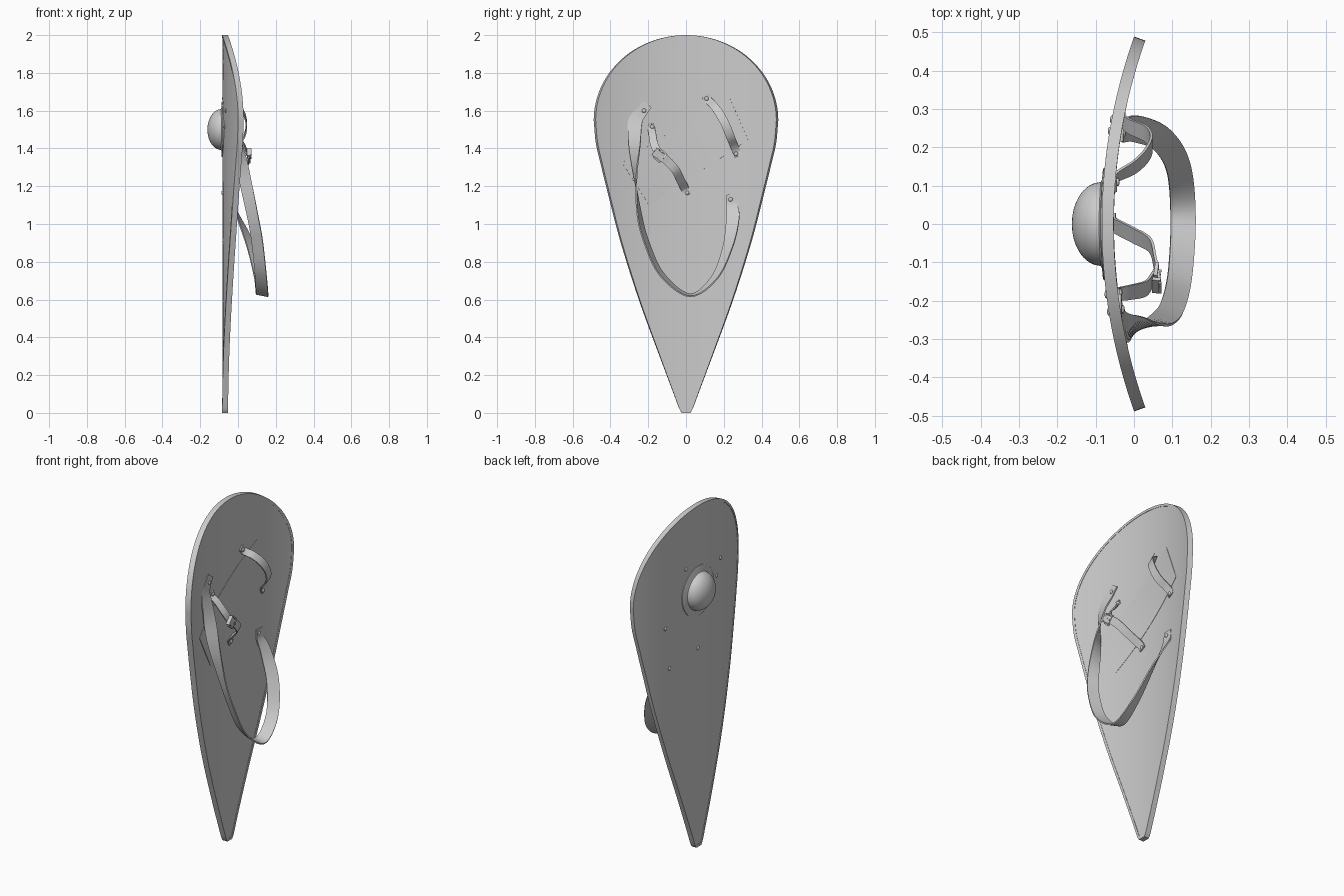
import bpy, bmesh, math
from mathutils import Vector, Matrix

if "Cube" in bpy.data.objects:
    bpy.data.objects.remove(bpy.data.objects["Cube"])

R, T = 1.455, 0.027          # curvature radius of the outer face, board thickness
FRONT = -0.082               # x of the outer face on the centre line


def surf(y, z, off):
    """Point on the curved board, 'off' inwards from the outer face."""
    a = math.asin(y / R)
    return Vector((FRONT + R - (R - off) * math.cos(a), (R - off) * math.sin(a), z))


def inner(y, lift=0.004):
    return surf(y, 0, T + lift).x


def catmull(pts, n):
    """Smooth path through tuples of any length."""
    p = [[2 * a - b for a, b in zip(pts[0], pts[1])]] + [list(q) for q in pts]
    p.append([2 * a - b for a, b in zip(pts[-1], pts[-2])])
    out = []
    for i in range(1, len(p) - 2):
        for k in range(n):
            t = k / n
            out.append([0.5 * (2 * b + (c - a) * t + (2 * a - 5 * b + 4 * c - d) * t * t
                        + (3 * b - a - 3 * c + d) * t ** 3)
                        for a, b, c, d in zip(*p[i - 1:i + 3])])
    return out + [list(pts[-1])]


def finish(bm, name, angle=35):
    bmesh.ops.remove_doubles(bm, verts=bm.verts, dist=1e-5)
    bmesh.ops.recalc_face_normals(bm, faces=bm.faces)
    me = bpy.data.meshes.new(name)
    bm.to_mesh(me)
    bm.free()
    ob = bpy.data.objects.new(name, me)
    bpy.context.collection.objects.link(ob)
    bpy.ops.object.select_all(action='DESELECT')
    ob.select_set(True)
    bpy.context.view_layer.objects.active = ob
    bpy.ops.object.shade_smooth_by_angle(angle=math.radians(angle))
    return ob


def skin(name, sections, closed=False, loop=True, angle=35):
    """Bridge a list of point sections into a surface, capping open ends."""
    bm = bmesh.new()
    rows = [[bm.verts.new(p) for p in s] for s in sections]
    m, n = len(rows), len(rows[0])
    for i in range(m if closed else m - 1):
        a, b = rows[i], rows[(i + 1) % m]
        for j in range(n if loop else n - 1):
            k = (j + 1) % n
            bm.faces.new((a[j], a[k], b[k], b[j]))
    if loop and not closed:
        bm.faces.new(rows[0])
        bm.faces.new(rows[-1])
    return finish(bm, name, angle)


def slab(name, rows, off0, off1, nu=24):
    """Curved plate; each row is ((y0, z0), (y1, z1))."""
    secs = []
    for a, b in rows:
        line = [(a[0] + (b[0] - a[0]) * k / nu, a[1] + (b[1] - a[1]) * k / nu) for k in range(nu + 1)]
        secs.append([surf(y, z, off0) for y, z in line] + [surf(y, z, off1) for y, z in reversed(line)])
    return skin(name, secs)


def ribbon(name, pts, n=8, thick=0.007):
    """Strap through points (x, y, z, wx, wy, wz, width)."""
    path = catmull(pts, n)
    pos = [Vector(p[:3]) for p in path]
    secs = []
    for i, p in enumerate(path):
        t = (pos[min(i + 1, len(pos) - 1)] - pos[max(i - 1, 0)]).normalized()
        w = Vector(p[3:6])
        w = (w - t * w.dot(t)).normalized()
        nrm = t.cross(w) * thick / 2
        w = w * p[6] / 2
        secs.append([pos[i] + w + nrm, pos[i] - w + nrm, pos[i] - w - nrm, pos[i] + w - nrm])
    return skin(name, secs)


# Outline: tapering lower sides, half-ellipse top
side = catmull([(.022, 0), (.037, .025), (.065, .1), (.14, .3), (.25, .6), (.345, .9),
                (.405, 1.13), (.452, 1.32), (.477, 1.43), (.488, 1.55)], 6)
side += [[.488 * math.cos(a), 1.55 + .45 * math.sin(a)]
         for a in [math.pi / 2 * k / 24 for k in range(1, 25)]]
side[-1][0] = 0.0

# Board
k = 0.994
rows = [((-h * k, 1 + (z - 1) * .997), (h * k, 1 + (z - 1) * .997)) for h, z in side]
rows[-1] = ((-.004, rows[-1][0][1]), (.004, rows[-1][1][1]))
slab("shield_board", rows, 0, T, 32)

# Rim wrapped around the edge
loop = [(h, z) for h, z in side] + [(-h, z) for h, z in reversed(side[:-1])]
secs = []
for i, (y, z) in enumerate(loop):
    a, b = loop[i - 1], loop[(i + 1) % len(loop)]
    t = Vector((b[0] - a[0], b[1] - a[1])).normalized()
    yi, zi = y - t.y * .014, z + t.x * .014
    secs.append([surf(y, z, -.002), surf(y, z, T + .002), surf(yi, zi, T + .002), surf(yi, zi, -.002)])
skin("shield_rim", secs, closed=True)

# Arm pad lying on the inner face
c = [(-.345, 1.325), (.23, 1.68), (.335, 1.445), (-.20, 1.10)]
slab("arm_pad", [(c[0], c[1]), (c[3], c[2])], T - .004, T + .0015, 32)

# Boss: curved flange and dome, spun about the x axis
prof = [(.146, -.002), (.146, .004), (.142, .006), (.116, .006), (.109, .009)]
prof += [(.108 * math.cos(a), .006 + .074 * math.sin(a)) for a in [math.pi / 2 * i / 14 for i in range(1, 14)]]
prof += [(1e-7, .08)]
secs = []
for i in range(48):
    a = 2 * math.pi * i / 48
    secs.append([surf(r * math.cos(a), 1.5 + r * math.sin(a), -h) for r, h in prof])
skin("boss", secs, closed=True, loop=False, angle=30)

# Long shoulder strap with a twist on the left
ribbon("shoulder_strap", [
    (inner(-.205), -.205, 1.635, 0, .8, -.6, .055),
    (inner(-.235), -.238, 1.59, 0, .85, -.5, .06),
    (-.022, -.268, 1.545, .1, .9, -.4, .075),
    (-.003, -.272, 1.46, .3, .9, 0, .07),
    (.03, -.268, 1.27, .9, .25, 0, .065),
    (.072, -.25, 1.07, .9, -.3, 0, .062),
    (.10, -.215, .92, 1, -.4, -.1, .064),
    (.12, -.13, .735, 1, -.3, -.2, .065),
    (.128, .02, .623, 1, 0, -.2, .066),
    (.115, .15, .715, .9, .5, -.1, .066),
    (.07, .222, .88, .65, .75, 0, .068),
    (.005, .248, 1.03, .25, .95, 0, .07),
    (inner(.243, .008), .243, 1.10, 0, .98, .1, .06),
    (inner(.24), .242, 1.155, 0, .98, .1, .055)], 9)

# Hand strap
ribbon("hand_strap", [
    (inner(.095), .098, 1.68, 0, .6, .8, .04),
    (inner(.12), .122, 1.652, 0, .6, .8, .04),
    (.0, .148, 1.625, 0, .8, .6, .042),
    (.033, .18, 1.58, 0, .85, .5, .045),
    (.045, .212, 1.52, 0, .88, .42, .045),
    (.03, .236, 1.46, 0, .9, .4, .045),
    (-.01, .254, 1.415, 0, .9, .4, .042),
    (inner(.265), .267, 1.385, 0, .9, .4, .042),
    (inner(.275), .277, 1.36, 0, .9, .4, .042)])

# Forearm strap in two pieces meeting at the buckle
ribbon("buckle_strap_upper", [
    (inner(-.185), -.187, 1.53, 0, .92, .35, .036),
    (inner(-.18), -.183, 1.505, 0, .92, .35, .036),
    (-.01, -.178, 1.475, 0, .9, .4, .04),
    (.03, -.168, 1.42, 0, .9, .4, .042),
    (.05, -.142, 1.37, 0, .75, .65, .042)])
ribbon("buckle_strap_lower", [
    (.068, -.168, 1.385, 0, .7, .7, .042),
    (.063, -.14, 1.362, 0, .7, .7, .042),
    (.055, -.10, 1.335, 0, .7, .7, .045),
    (.042, -.055, 1.285, 0, .8, .6, .045),
    (.0, -.03, 1.235, 0, .85, .5, .045),
    (-.035, -.012, 1.20, 0, .85, .5, .045),
    (inner(0), -.003, 1.18, 0, .85, .5, .042),
    (inner(.01), .010, 1.155, 0, .85, .5, .042)])

# Buckle frame and prong
t = Vector((.1, .7, -.6)).normalized()
w = Vector((0, .65, .75))
w = (w - t * w.dot(t)).normalized()
centre = Vector((.058, -.137, 1.36))


def wire(name, pts, closed, radius):
    n = t.cross(w).normalized() * radius
    secs = []
    for i, (a, b) in enumerate(pts):
        d = (w * b + t * a).normalized() * radius
        p = centre + t * a + w * b
        secs.append([p + d + n, p - d + n, p - d - n, p + d - n])
    return skin(name, secs, closed=closed)


wire("buckle_frame", [(-.02, -.028), (.02, -.028), (.02, .028), (-.02, .028)], True, .005)
bm = bmesh.new()
turn = Matrix((t, w, t.cross(w))).transposed().to_4x4()
for offset, size in (((0, 0, .008), (.046, .006, .006)), ((0, 0, -.008), (.046, .006, .006)),
                     ((-.03, 0, .004), (.010, .052, .022))):
    m = Matrix.Translation(centre) @ turn @ Matrix.Translation(offset) @ Matrix.Diagonal((*size, 1))
    bmesh.ops.create_cube(bm, size=1, matrix=m)
finish(bm, "buckle_prong_and_keeper")

# Rivets through the board at every strap end
bm = bmesh.new()
for y, z in ((-.228, 1.60), (-.183, 1.515), (.006, 1.165), (.112, 1.664), (.272, 1.372), (.242, 1.13)):
    for off in (-.001, T + .008):
        m = Matrix.Translation(surf(y, z, off)) @ Matrix.Diagonal((.5, 1, 1, 1))
        bmesh.ops.create_uvsphere(bm, u_segments=12, v_segments=8, radius=.011, matrix=m)
finish(bm, "rivets")
